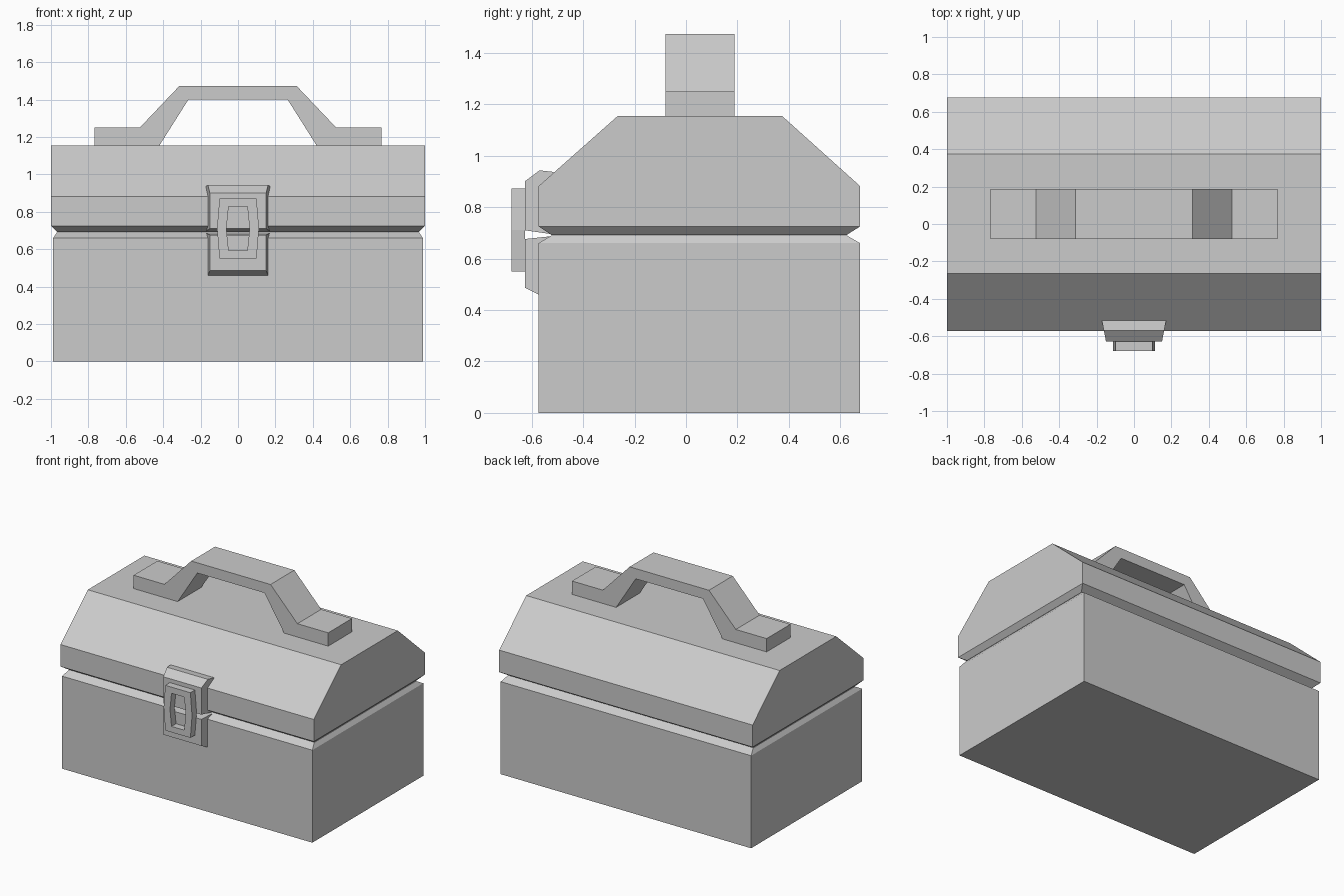
import bpy, bmesh

if "Cube" in bpy.data.objects:
    bpy.data.objects.remove(bpy.data.objects["Cube"])


def make(name, verts, faces):
    mesh = bpy.data.meshes.new(name)
    mesh.from_pydata(verts, [], faces)
    bm = bmesh.new()
    bm.from_mesh(mesh)
    bmesh.ops.recalc_face_normals(bm, faces=bm.faces)
    bm.to_mesh(mesh)
    bm.free()
    obj = bpy.data.objects.new(name, mesh)
    bpy.context.collection.objects.link(obj)
    return obj


def bridge(n, a, b):
    """Quads joining two closed rings of n vertices starting at a and b."""
    return [(a + i, a + (i + 1) % n, b + (i + 1) % n, b + i) for i in range(n)]


def loft(name, rings, capped=True):
    n = len(rings[0])
    faces = []
    for k in range(len(rings) - 1):
        faces += bridge(n, k * n, (k + 1) * n)
    if capped:
        last = (len(rings) - 1) * n
        faces += [tuple(range(n)), tuple(range(last, last + n))]
    else:
        faces += bridge(n, (len(rings) - 1) * n, 0)
    return make(name, [v for r in rings for v in r], faces)


def rect(hx, y0, y1, z):
    return [(-hx, y0, z), (hx, y0, z), (hx, y1, z), (-hx, y1, z)]


# Box body and lid, each bevelled in towards the seam
loft("box_body", [rect(0.988, -0.573, 0.677, 0), rect(0.988, -0.573, 0.677, 0.66),
                  rect(0.968, -0.523, 0.625, 0.69)])
loft("lid", [rect(0.968, -0.523, 0.625, 0.692), rect(1, -0.573, 0.677, 0.725),
             rect(1, -0.573, 0.677, 0.882), rect(1, -0.265, 0.373, 1.155)])

# Carrying handle: mirrored profile extruded along y
half = [(0.265, 1.40), (0.42, 1.155), (0.768, 1.155), (0.768, 1.25), (0.525, 1.25), (0.313, 1.473)]
profile = half + [(-x, z) for x, z in reversed(half)]
loft("handle", [[(x, y, z) for x, z in profile] for y in (-0.08, 0.188)])


# Latch plates: side profiles that narrow towards the front
def latch_plate(name, side):
    def width(y):
        return 0.172 - 0.022 * (-0.515 - y) / 0.112
    loft(name, [[(s * width(y), y, z) for y, z in side] for s in (-1, 1)])


latch_plate("latch_upper_plate", [(-0.515, 0.937), (-0.57, 0.943), (-0.627, 0.90),
                                  (-0.627, 0.71), (-0.515, 0.694)])
latch_plate("latch_lower_plate", [(-0.523, 0.687), (-0.627, 0.676), (-0.627, 0.487),
                                  (-0.573, 0.46), (-0.523, 0.46)])


# Clasp: barrel-sided ring in front of the plates
def barrel(end, mid, z0, z1, y):
    zm = (z0 + z1) / 2
    return [(-end, y, z0), (end, y, z0), (mid, y, zm), (end, y, z1), (-end, y, z1), (-mid, y, zm)]


outer, inner = (0.099, 0.112, 0.55, 0.872), (0.05, 0.062, 0.592, 0.828)
loft("clasp", [barrel(*outer, -0.627), barrel(*outer, -0.678),
               barrel(*inner, -0.678), barrel(*inner, -0.627)], capped=False)
